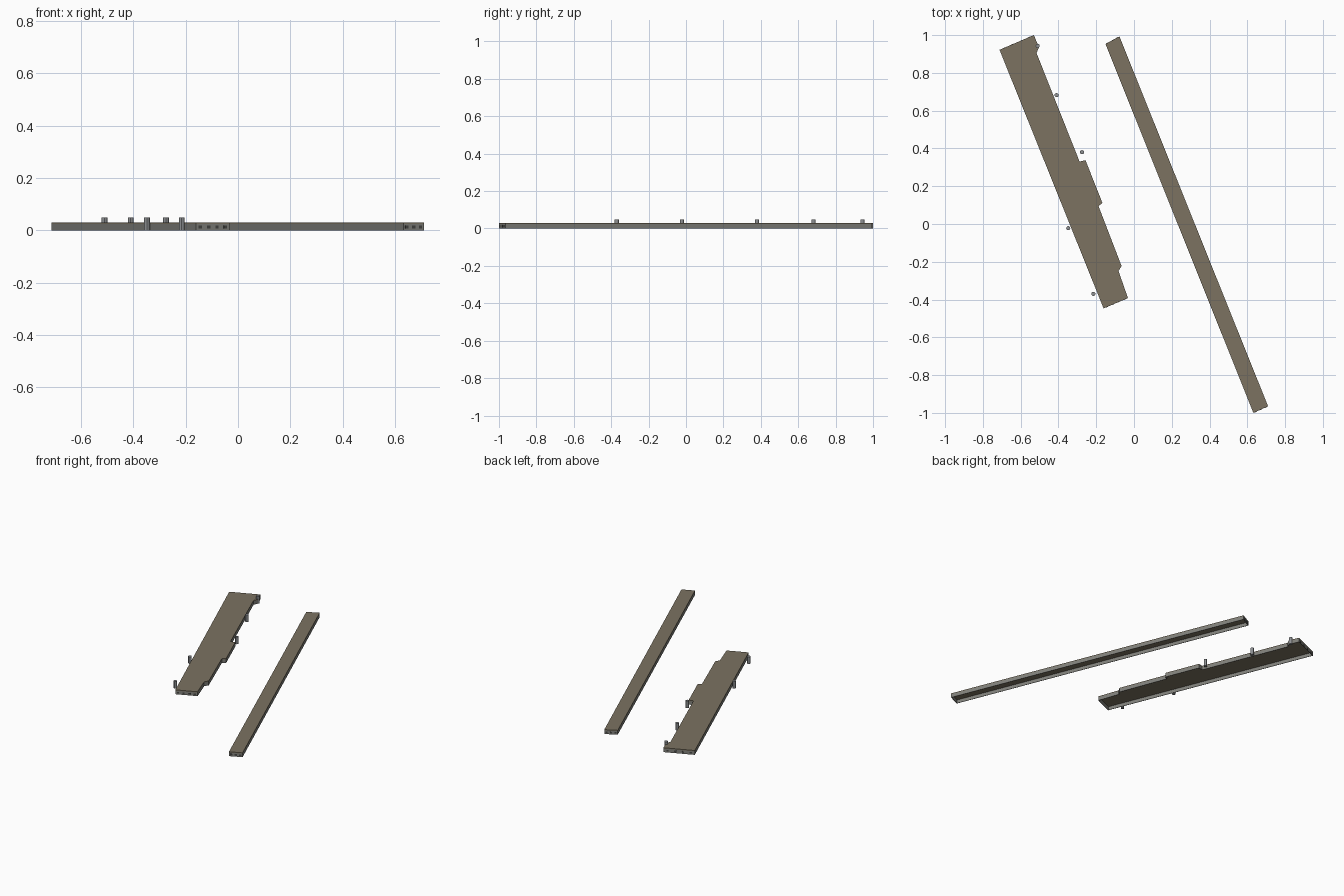
import bpy
import bmesh
import math
from mathutils import Vector

cube = bpy.data.objects.get("Cube")
if cube:
    bpy.data.objects.remove(cube, do_unlink=True)


def material(name, rgb):
    m = bpy.data.materials.new(name)
    m.use_nodes = True
    m.diffuse_color = (*rgb, 1)
    m.node_tree.nodes["Principled BSDF"].inputs["Base Color"].default_value = (*rgb, 1)
    return m


paving = material("brown paving", (0.20, 0.17, 0.12))
concrete = material("grey concrete", (0.22, 0.22, 0.20))
metal = material("grey metal", (0.27, 0.28, 0.29))
shadow = material("dark recess", (0.06, 0.06, 0.055))

HEIGHT = 0.03
SLAB = 0.006


def make_object(name, bm, mat):
    mesh = bpy.data.meshes.new(name)
    bm.to_mesh(mesh)
    bm.free()
    mesh.materials.append(mat)
    obj = bpy.data.objects.new(name, mesh)
    bpy.context.collection.objects.link(obj)
    return obj


def slab(name, outline):
    """Paved deck: the outline extruded upward."""
    bm = bmesh.new()
    face = bm.faces.new([bm.verts.new((x, y, HEIGHT - SLAB)) for x, y in outline])
    up = bmesh.ops.extrude_face_region(bm, geom=[face])["geom"]
    bmesh.ops.translate(bm, vec=(0, 0, SLAB),
                        verts=[v for v in up if isinstance(v, bmesh.types.BMVert)])
    bmesh.ops.recalc_face_normals(bm, faces=bm.faces)
    return make_object(name, bm, paving)


def skirt(name, outline):
    """Thin wall around the outline, open underneath."""
    bm = bmesh.new()
    low = [bm.verts.new((x, y, 0)) for x, y in outline]
    high = [bm.verts.new((x, y, HEIGHT - SLAB)) for x, y in outline]
    for i in range(len(outline)):
        j = (i + 1) % len(outline)
        bm.faces.new((low[i], low[j], high[j], high[i]))
    obj = make_object(name, bm, concrete)
    mod = obj.modifiers.new("thickness", "SOLIDIFY")
    mod.thickness = 0.004
    mod.offset = -1
    return obj


def end_recesses(name, a, b, count):
    """Row of small dark plates along an end wall."""
    a, b = Vector(a), Vector(b)
    angle = math.atan2(b.y - a.y, b.x - a.x)
    bm = bmesh.new()
    for i in range(count):
        p = a.lerp(b, (i + 0.5) / count)
        verts = bmesh.ops.create_cube(bm, size=1)["verts"]
        bmesh.ops.scale(bm, vec=(0.014, 0.002, 0.011), verts=verts)
        turn = Vector((math.cos(angle), math.sin(angle), 0))
        for v in verts:
            x, y, z = v.co
            v.co = Vector((p.x, p.y, 0.012 + z)) + turn * x + Vector((-turn.y, turn.x, 0)) * y
    return make_object(name, bm, shadow)


# Outlines run counter-clockwise seen from above
wide = [(-0.712, 0.922), (-0.161, -0.447), (-0.032, -0.392), (-0.082, -0.249),
        (-0.066, -0.222), (-0.188, 0.095), (-0.167, 0.111), (-0.257, 0.338),
        (-0.288, 0.33), (-0.516, 0.905), (-0.503, 0.935), (-0.53, 1.0)]
narrow = [(-0.151, 0.953), (0.632, -1.0), (0.71, -0.965), (-0.077, 0.993)]

for label, outline, count in (("wide_platform", wide, 4), ("narrow_platform", narrow, 3)):
    slab(label + "_deck", outline)
    skirt(label + "_wall", outline)
    end_recesses(label + "_front_recesses", outline[1], outline[2], count)
    end_recesses(label + "_back_recesses", outline[-1], outline[0], count)

# Round posts beside the wide platform
posts = [(-0.51, 0.943), (-0.41, 0.682), (-0.275, 0.38), (-0.348, -0.022), (-0.215, -0.37)]
for i, (x, y) in enumerate(posts):
    bpy.ops.mesh.primitive_cylinder_add(vertices=12, radius=0.011, depth=0.048,
                                        location=(x, y, 0.024))
    post = bpy.context.object
    post.name = f"post_{i + 1}"
    post.data.materials.append(metal)
    bpy.ops.object.shade_smooth_by_angle()
